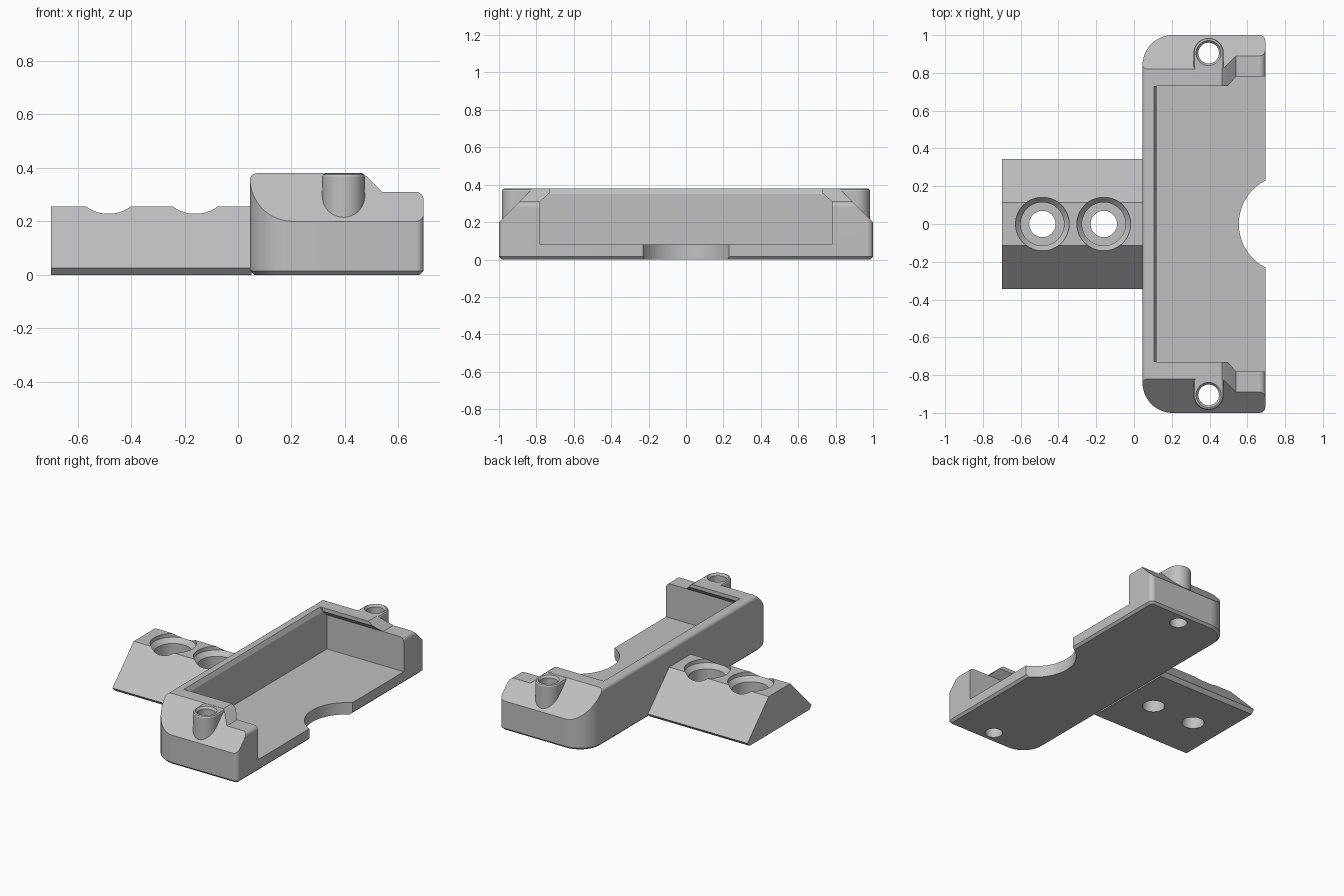
import bpy, bmesh, math

if "Cube" in bpy.data.objects:
    bpy.data.objects.remove(bpy.data.objects["Cube"])

grey = bpy.data.materials.new("light_grey")
grey.diffuse_color = (0.53, 0.53, 0.53, 1)
grey.use_nodes = True
grey.node_tree.nodes["Principled BSDF"].inputs["Base Color"].default_value = grey.diffuse_color


def stack(name, rings):
    """Closed solid lofted through rings that share the same point count."""
    bm = bmesh.new()
    loops = [[bm.verts.new(p) for p in r] for r in rings]
    n = len(loops[0])
    for a, b in zip(loops, loops[1:]):
        for i in range(n):
            j = (i + 1) % n
            bm.faces.new((a[i], a[j], b[j], b[i]))
    bm.faces.new(loops[0][::-1])
    bm.faces.new(loops[-1])
    bmesh.ops.recalc_face_normals(bm, faces=bm.faces)
    me = bpy.data.meshes.new(name)
    bm.to_mesh(me)
    bm.free()
    me.materials.append(grey)
    ob = bpy.data.objects.new(name, me)
    bpy.context.collection.objects.link(ob)
    return ob


def along_x(name, yz, lo, hi):
    return stack(name, [[(x, y, z) for y, z in yz] for x in (lo, hi)])


def along_y(name, xz, lo, hi):
    return stack(name, [[(x, y, z) for x, z in xz] for y in (lo, hi)])


def arc(cx, cy, r, a0, a1, n=10):
    return [(cx + r * math.cos(math.radians(a0 + (a1 - a0) * i / n)),
             cy + r * math.sin(math.radians(a0 + (a1 - a0) * i / n))) for i in range(n + 1)]


def lathe(name, x, y, profile, n=48):
    """Round solid about a vertical axis, from (radius, z) pairs."""
    return stack(name, [[(px, py, z) for px, py in arc(x, y, r, 0, 360, n)[:-1]]
                        for r, z in profile])


def combine(ob, cutter, op):
    cutter.hide_render = True
    m = ob.modifiers.new(op, 'BOOLEAN')
    m.operation, m.object, m.solver = op, cutter, 'EXACT'
    bpy.context.view_layer.objects.active = ob
    bpy.ops.object.modifier_apply(modifier=m.name)
    bpy.data.objects.remove(cutter)


def finish(ob):
    bpy.ops.object.select_all(action='DESELECT')
    ob.select_set(True)
    bpy.context.view_layer.objects.active = ob
    bpy.ops.object.shade_smooth_by_angle(angle=math.radians(25))
    m = ob.modifiers.new("even_shading", 'WEIGHTED_NORMAL')
    m.keep_sharp = True


# Tray block: rounded outline with a chamfered bottom edge
def outline(d, z):
    x0, x1, y = 0.045 + d, 0.695 - d, 1 - d
    R, r = 0.16 - d, 0.03 - d
    pts = (arc(x1 - r, y - r, r, 0, 90, 6) + arc(x0 + R, y - R, R, 90, 180, 16)
           + arc(x0 + R, R - y, R, 180, 270, 16) + arc(x1 - r, r - y, r, 270, 360, 6))
    return [(px, py, z) for px, py in pts]


tray = stack("tray", [outline(0.015, 0), outline(0, 0.015), outline(0, 0.5)])

# Sloped ends, then the stepped and rounded top line
combine(tray, along_x("end_slopes", [(-1.1, -0.1), (1.1, -0.1), (1.1, 0.1), (0.815, 0.385),
                                     (-0.815, 0.385), (-1.1, 0.1)], -0.2, 1), 'INTERSECT')
top_line = ([(0.0, -0.1), (0.8, -0.1), (0.8, 0.2), (0.695, 0.28)]
            + arc(0.665, 0.28, 0.03, 0, 90, 6)[1:]
            + [(0.54, 0.31), (0.483, 0.367), (0.465, 0.38)]
            + arc(0.07, 0.355, 0.025, 90, 180, 6) + [(0.045, 0.3), (0.0, 0.2)])
combine(tray, along_y("top_line", top_line, -1.2, 1.2), 'INTERSECT')

# Screw bosses standing out of the slopes
for s in (-1, 1):
    def boss_ring(r, z):
        pts = arc(0.395, 0.905, r, 0, 180, 24) + [(0.395 - r, 0.80), (0.395 + r, 0.80)]
        return [(x, s * y, z) for x, y in pts]
    boss = stack("boss", [boss_ring(0.08, 0.12), boss_ring(0.08, 0.367),
                          boss_ring(0.076, 0.375), boss_ring(0.068, 0.379)])
    combine(tray, boss, 'UNION')

# Pocket with overhanging end lips, and the bevelled inner edge of the back wall
combine(tray, along_x("pocket", [(-0.78, 0.08), (0.78, 0.08), (0.78, 0.31), (0.73, 0.355),
                                 (0.73, 0.5), (-0.73, 0.5), (-0.73, 0.355), (-0.78, 0.31)],
                      0.12, 1), 'DIFFERENCE')
combine(tray, along_y("back_edge", [(0.10, 0.39), (0.2, 0.39), (0.2, 0.35), (0.12, 0.35)],
                      -0.729, 0.729), 'DIFFERENCE')

# Finger notch and screw holes
combine(tray, lathe("notch", 0.814, 0, [(0.259, -0.1), (0.259, 0.2)], 96), 'DIFFERENCE')
for s in (-1, 1):
    combine(tray, lathe("screw_hole", 0.395, s * 0.905,
                        [(0.055, -0.1), (0.055, 0.365), (0.075, 0.39)]), 'DIFFERENCE')
finish(tray)

# Mounting tongue with sloped sides and two counterbored holes
tongue = along_x("mounting_tongue", [(-0.32, 0), (0.32, 0), (0.343, 0.025), (0.115, 0.255),
                                     (-0.115, 0.255), (-0.343, 0.025)], -0.7, 0.05)
for x in (-0.485, -0.16):
    combine(tongue, lathe("bolt_hole", x, 0,
                          [(0.07, -0.1), (0.07, 0.1), (0.115, 0.1), (0.115, 0.2),
                           (0.142, 0.23), (0.142, 0.4)]), 'DIFFERENCE')
finish(tongue)
